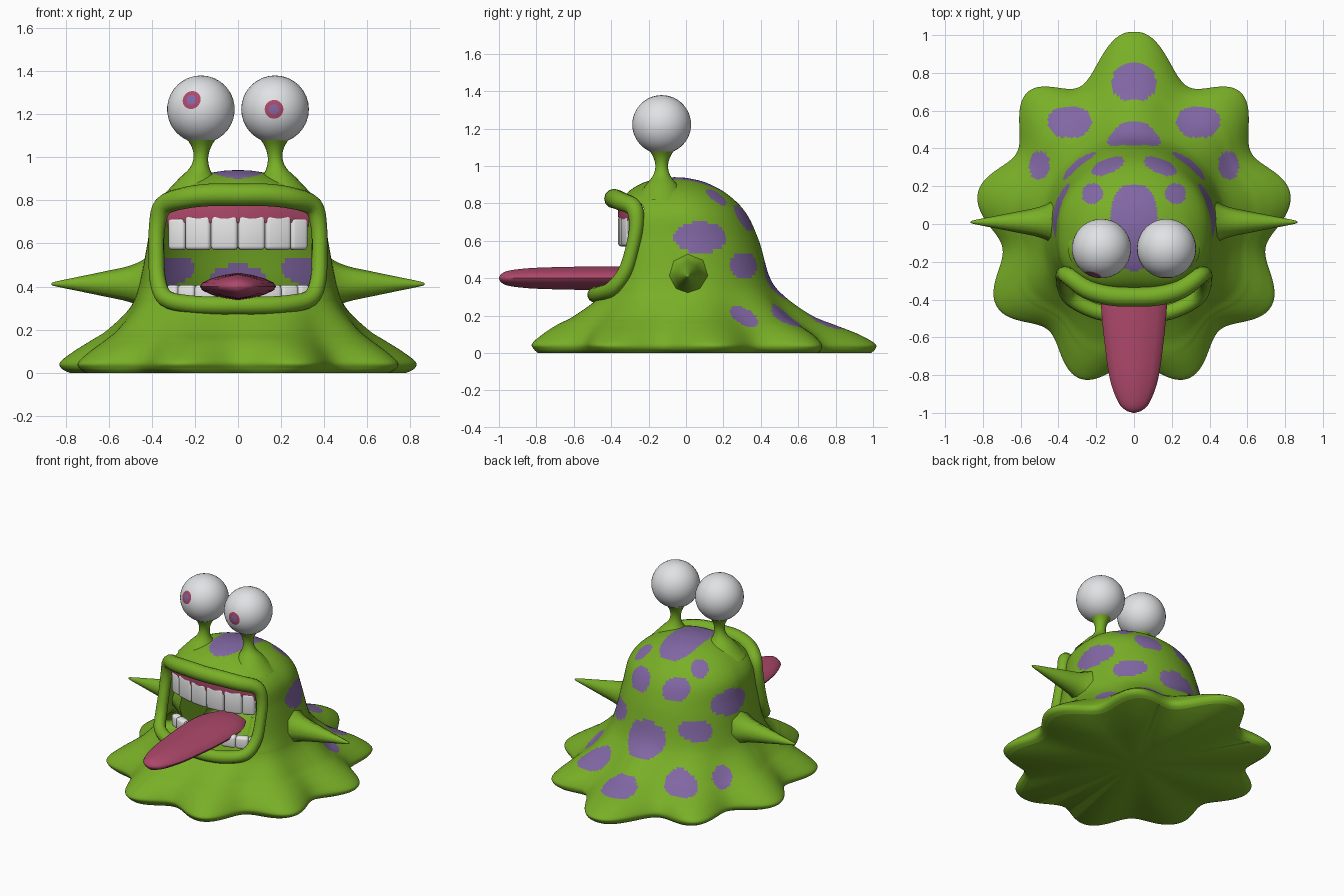
import bpy, bmesh, math
from mathutils import Vector, Matrix

if "Cube" in bpy.data.objects:
    bpy.data.objects.remove(bpy.data.objects["Cube"])


def material(name, rgb):
    m = bpy.data.materials.new(name)
    m.diffuse_color = (*rgb, 1)
    m.use_nodes = True
    m.node_tree.nodes["Principled BSDF"].inputs["Base Color"].default_value = m.diffuse_color
    return m


GREEN = material("slime green", (0.19, 0.43, 0.02))
PURPLE = material("spot purple", (0.22, 0.135, 0.37))
PINK = material("tongue pink", (0.42, 0.065, 0.145))
WHITE = material("eye white", (0.75, 0.76, 0.78))
TOOTH = material("tooth white", (0.80, 0.80, 0.80))


def finish(name, bm, mats, angle=50):
    bmesh.ops.recalc_face_normals(bm, faces=bm.faces[:])
    me = bpy.data.meshes.new(name)
    bm.to_mesh(me)
    bm.free()
    ob = bpy.data.objects.new(name, me)
    bpy.context.collection.objects.link(ob)
    for m in mats:
        me.materials.append(m)
    activate(ob)
    bpy.ops.object.shade_smooth_by_angle(angle=math.radians(angle))
    return ob


def activate(ob):
    bpy.ops.object.select_all(action='DESELECT')
    ob.select_set(True)
    bpy.context.view_layer.objects.active = ob


def resample(keys, steps, closed=False):
    """Catmull-Rom through tuples of numbers."""
    n, out = len(keys), []
    for i in range(n if closed else n - 1):
        k = [keys[j % n] if closed else keys[min(max(j, 0), n - 1)] for j in range(i - 1, i + 3)]
        for s in range(steps):
            t = s / steps
            out.append(tuple(0.5 * (2 * b + (c - a) * t + (2 * a - 5 * b + 4 * c - d) * t * t
                                    + (3 * b - a - 3 * c + d) * t ** 3) for a, b, c, d in zip(*k)))
    return out if closed else out + [tuple(keys[-1])]


def loft(bm, rings):
    """Bridge equal rings of points, closing both ends with fans."""
    vs = [[bm.verts.new(p) for p in r] for r in rings]
    n = len(vs[0])
    for a, b in zip(vs, vs[1:]):
        for i in range(n):
            bm.faces.new((a[i], a[(i + 1) % n], b[(i + 1) % n], b[i]))
    for r in (vs[0], vs[-1]):
        mid = bm.verts.new(sum((v.co for v in r), Vector()) / n)
        for i in range(n):
            bm.faces.new((r[i], r[(i + 1) % n], mid))


# Body: rows of height, half width, front depth, back depth, lobe amount
PROFILE = [(0, .73, .77, .81, .085), (.02, .765, .79, .83, .085), (.05, .77, .80, .83, .085),
           (.10, .72, .755, .78, .07), (.15, .655, .69, .695, .052), (.20, .59, .60, .61, .035),
           (.30, .50, .47, .51, .012), (.40, .46, .41, .45, 0), (.60, .42, .39, .39, 0),
           (.75, .395, .37, .32, 0), (.85, .31, .32, .22, 0), (.91, .19, .23, .11, 0),
           (.935, .08, .13, .01, 0), (.94, .004, .066, -.056, 0)]
ROWS = resample(PROFILE, 9)


def spow(v, e):
    return math.copysign(abs(v) ** e, v)


def shape(z):
    """Ring centre and front squareness at a height."""
    k = min(max((z - .15) / .2, 0), 1) * min(max((.94 - z) / .1, 0), 1)
    return -.06 * (max(z, 0) / .94) ** 4, 1 - .3 * k


def body_ring(row, n=270):
    z, wx, yf, yb, amp = row
    cy, e = shape(z)
    pts = []
    for i in range(n):
        a = 2 * math.pi * i / n
        c, s = math.cos(a), math.sin(a)
        f = 1 + amp * math.cos(9 * (a - math.pi / 2))
        if s < 0:
            x, y = wx * spow(c, e), cy - (yf + cy) * abs(s) ** e
        else:
            ex = 1 - 1.7 * max(amp, 0) * s
            x, y = wx * spow(c, ex), cy + (yb - cy) * s
            y += 1.2 * amp * math.exp(-((a - math.pi / 2) / .25) ** 2)
        pts.append((x * f, y * f, z))
    return pts


def face_y(x, z):
    """Depth of the front body surface."""
    row = min(ROWS, key=lambda r: abs(r[0] - z))
    cy, e = shape(z)
    c = min(abs(x) / row[1], .96) ** (1 / e)
    return cy - (row[2] + cy) * math.sqrt(1 - c * c) ** e


# Spots: centre then radii, mirrored across x
SPOTS = [(0, .75, .17, .115, .10, .2), (.34, .54, .19, .115, .085, .2), (.50, .31, .18, .055, .075, .15),
         (0, .45, .39, .14, .3, .11), (.14, .33, .72, .085, .2, .07), (.22, .16, .83, .055, .055, .15),
         (0, 0, .93, .125, .25, .12), (.31, .31, .47, .2, .075, .068), (.42, .08, .62, .15, .145, .08)]


def in_spot(p):
    q = (abs(p.x), p.y, p.z)
    return any(sum(abs((q[i] - s[i]) / s[i + 3]) ** 2.4 for i in range(3)) < 1 for s in SPOTS)


bm = bmesh.new()
loft(bm, [body_ring(r) for r in ROWS])
hole = []
for f in bm.faces:
    p = f.calc_center_median()
    if p.y < 0 and (abs(p.x) / .37) ** 6 + (abs(p.z - .57) / .25) ** 6 < 1:
        hole.append(f)
    elif p.z > .03 and in_spot(p):
        f.material_index = 1
bmesh.ops.delete(bm, geom=hole, context='FACES')
finish("body", bm, [GREEN, PURPLE])

# Lips: closed tube around the mouth (x, z, radius, forward offset)
half = [(.0, .825, .052, .045), (.13, .825, .052, .045), (.25, .81, .05, .045), (.345, .775, .046, .045),
        (.375, .68, .038, .03), (.378, .55, .036, .03), (.372, .43, .038, .03), (.335, .345, .04, .03),
        (.22, .318, .042, .025), (.1, .312, .042, .025), (0, .312, .042, .025)]
loop = half + [(-x, z, r, o) for x, z, r, o in half[-2:0:-1]]
path = resample([(x, face_y(x, z) - o, z, r) for x, z, r, o in loop], 4, True)
cu = bpy.data.curves.new("lips", 'CURVE')
cu.dimensions, cu.bevel_depth, cu.bevel_resolution = '3D', 1, 4
sp = cu.splines.new('POLY')
sp.points.add(len(path) - 1)
for pt, (x, y, z, r) in zip(sp.points, path):
    pt.co, pt.radius = (x, y, z, 1), r
sp.use_cyclic_u = True
cu.materials.append(GREEN)
lips = bpy.data.objects.new("lips", cu)
bpy.context.collection.objects.link(lips)
activate(lips)
bpy.ops.object.convert(target='MESH')
bpy.ops.object.shade_smooth_by_angle(angle=math.radians(60))


# Teeth and gums follow a shallow arc
def arc_y(x):
    return -.335 + .8 * x * x


def tooth(name, x, z, w, h, back=0):
    bm = bmesh.new()
    bmesh.ops.create_cube(bm, size=1)
    for v in bm.verts:
        v.co = Vector((v.co.x * w, v.co.y * .055, v.co.z * h))
    bmesh.ops.bevel(bm, geom=bm.edges[:], offset=min(w, .055) * .32, segments=3, profile=.5, affect='EDGES')
    bm.transform(Matrix.Translation((x, arc_y(x) + back, z)) @ Matrix.Rotation(math.atan(1.6 * x), 4, 'Z'))
    finish(name, bm, [TOOTH])


for side in (-1, 1):
    for x, w, h in ((.062, .125, .16), (.183, .122, .16), (.278, .085, .15)):
        tooth("upper_tooth", side * x, .57 + h / 2, w, h)
    for x, w in ((.05, .10), (.15, .10), (.235, .085), (.3, .06)):
        tooth("lower_tooth", side * x, .365, w, .085, .005)

bm = bmesh.new()
gum = []
for i in range(25):
    x = -.33 + .66 * i / 24
    y, top, low = arc_y(x), .80 - .4 * x * x, .685 + .012 * math.cos(x * 2 * math.pi / .124)
    gum.append([(x, y - .022, low), (x, y - .03, (top + low) / 2), (x, y - .022, top),
                (x, y + .04, top), (x, y + .04, low)])
loft(bm, gum)
finish("upper_gum", bm, [PINK])

# Tongue: y, half width, half thickness
bm = bmesh.new()
rings = []
for y, w, h in resample([(-1, .004, .003), (-.985, .045, .025), (-.94, .085, .042), (-.82, .128, .055),
                         (-.62, .157, .061), (-.4, .176, .064), (-.2, .17, .058), (-.08, .12, .04)], 4):
    ring = []
    for i in range(16):
        a = 2 * math.pi * i / 16
        c, s = math.cos(a), math.sin(a)
        ring.append((w * c, y, .40 + h * s * (1 - .25 * abs(c))))
    rings.append(ring)
loft(bm, rings)
finish("tongue", bm, [PINK])

# Arms: eight sided spikes; eye stalks; eyeballs
SPIKE = resample([(.34, .19), (.42, .125), (.50, .085), (.62, .058), (.75, .031), (.85, .010), (.866, .002)], 3)
STALK = resample([(.20, .82, .15), (.19, .90, .085), (.178, .95, .046), (.172, 1.0, .034),
                  (.17, 1.05, .046), (.17, 1.10, .078)], 5)


def circle(n):
    return [(math.cos(2 * math.pi * i / n), math.sin(2 * math.pi * i / n)) for i in range(n)]


for side in (-1, 1):
    bm = bmesh.new()
    loft(bm, [[(side * x, .01 + r * c * .95, .412 + r * s) for c, s in circle(8)] for x, r in SPIKE])
    finish("arm_spike", bm, [GREEN])

    bm = bmesh.new()
    loft(bm, [[(side * x + r * c, -.13 + r * s, z) for c, s in circle(20)] for x, z, r in STALK])
    finish("eye_stalk", bm, [GREEN])

    # Eyeball with its pole turned along the gaze, pupil and iris cut as rings
    centre = Vector((side * .172, -.13, 1.222))
    gaze = Vector((-.045, -.145, .045)) if side < 0 else Vector((-.005, -.155, .0))
    angles = [.01, .08, .15, .22, .28] + [.28 + (math.pi - .29) * k / 20 for k in range(1, 21)]
    bm = bmesh.new()
    loft(bm, [[(.157 * math.sin(t) * c, .157 * math.sin(t) * s, .157 * math.cos(t)) for c, s in circle(32)]
              for t in angles])
    for f in bm.faces:
        p = f.calc_center_median()
        t = math.atan2(math.hypot(p.x, p.y), p.z)
        f.material_index = 2 if t < .15 else 1 if t < .28 else 0
    bm.transform(Matrix.Translation(centre) @ gaze.to_track_quat('Z', 'Y').to_matrix().to_4x4())
    finish("eyeball", bm, [WHITE, PINK, PURPLE])
